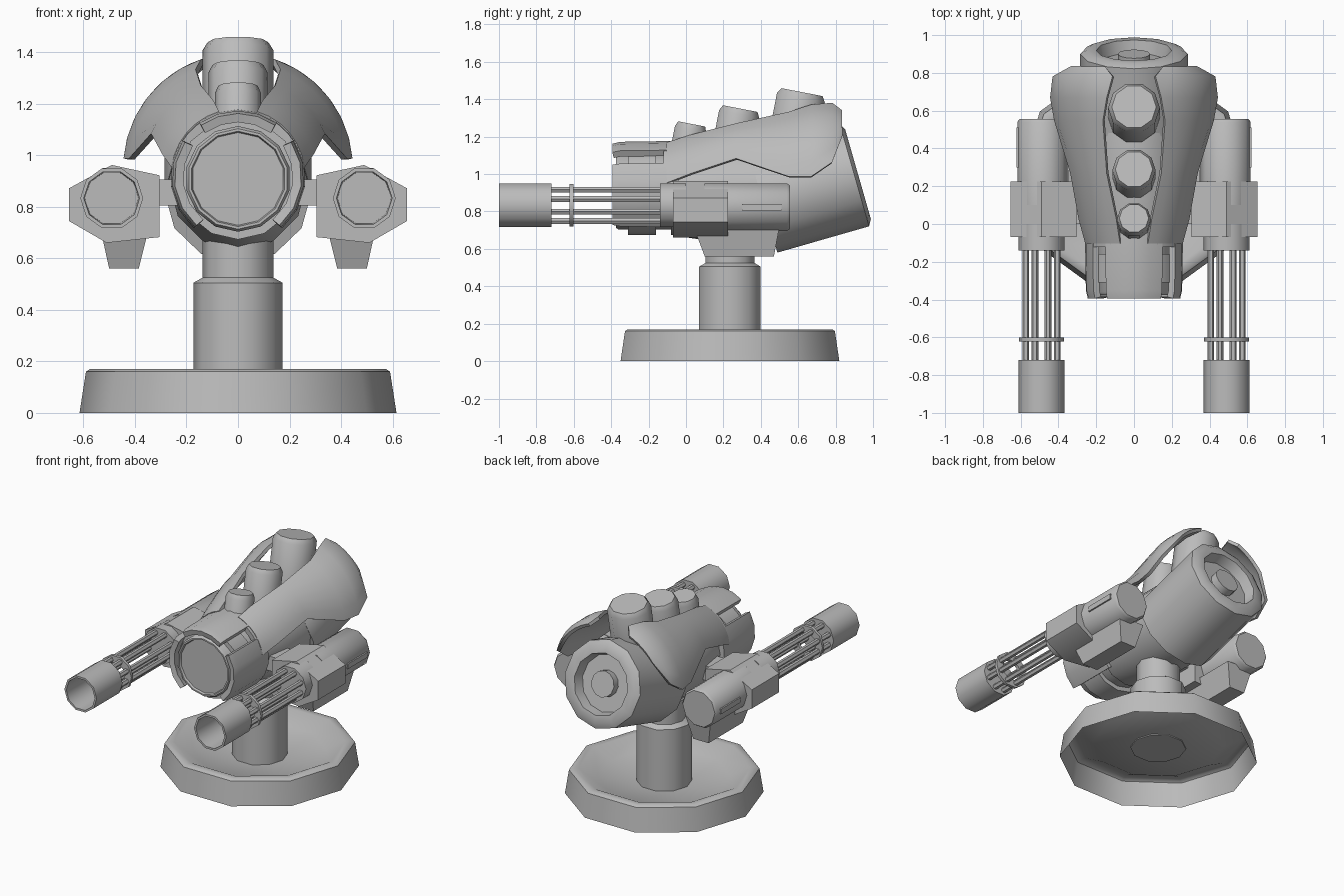
import bpy, bmesh
from math import pi, sin, cos, radians, acos, asin
from mathutils import Matrix, Vector

cube = bpy.data.objects.get("Cube")
if cube:
    bpy.data.objects.remove(cube)

grey = bpy.data.materials.new("grey_metal")
grey.use_nodes = True
grey.diffuse_color = (0.5, 0.5, 0.5, 1)
grey.node_tree.nodes["Principled BSDF"].inputs["Base Color"].default_value = (0.5, 0.5, 0.5, 1)
parts = []


def finish(name, bm, mirror=False, thick=0, closed=True):
    bmesh.ops.remove_doubles(bm, verts=bm.verts, dist=0.0001)
    if closed:
        bmesh.ops.recalc_face_normals(bm, faces=bm.faces)
    mesh = bpy.data.meshes.new(name)
    bm.to_mesh(mesh)
    bm.free()
    mesh.materials.append(grey)
    obj = bpy.data.objects.new(name, mesh)
    bpy.context.collection.objects.link(obj)
    if thick:
        mod = obj.modifiers.new("thickness", "SOLIDIFY")
        mod.thickness, mod.offset = thick, 0
    if mirror:
        obj.modifiers.new("mirror", "MIRROR")
    parts.append(obj)


def skin(bm, rings, loop):
    """Quads between successive rows of points."""
    rows = [[bm.verts.new(p) for p in ring] for ring in rings]
    n = len(rows[0])
    for a, b in zip(rows, rows[1:]):
        for i in range(n if loop else n - 1):
            j = (i + 1) % n
            bm.faces.new((a[i], a[j], b[j], b[i]))


def lathe(name, profile, sides, centre, tilt=0, mirror=False, turn=0, bm=None):
    """Revolve (radius, height) points round z, then tip about x and move."""
    own = bm is None
    bm = bm or bmesh.new()
    place = Matrix.Translation(centre) @ Matrix.Rotation(radians(tilt), 4, "X")
    angles = [2 * pi * i / sides + turn for i in range(sides)]
    skin(bm, [[place @ Vector((r * cos(a), r * sin(a), h)) for a in angles]
              for r, h in profile], True)
    if own:
        finish(name, bm, mirror)


def shell(name, stations, steps, thick, mirror=False):
    """Arcs about y: each station is (y, centre z, radius, start, end)."""
    bm = bmesh.new()
    rings = []
    for y, c, r, a0, a1 in stations:
        angles = [a0 + (a1 - a0) * i / steps for i in range(steps + 1)]
        rings.append([(r * cos(a), y, c + r * sin(a)) for a in angles])
    skin(bm, rings, False)
    finish(name, bm, mirror, thick)


def block(name, low, high, mirror=True):
    """Tapered box from two rectangles (x0, x1, y0, y1, z)."""
    bm = bmesh.new()
    loops = []
    for x0, x1, y0, y1, z in (low, high):
        loops.append([bm.verts.new(p) for p in
                      ((x0, y0, z), (x1, y0, z), (x1, y1, z), (x0, y1, z))])
    a, b = loops
    bm.faces.new(a)
    bm.faces.new(b)
    for i in range(4):
        j = (i + 1) % 4
        bm.faces.new((a[i], a[j], b[j], b[i]))
    finish(name, bm, mirror)


# Dish base, hollow underneath, and the pedestal
lathe("base", [(0.615, 0), (0.59, 0.16), (0.575, 0.17), (0.53, 0.17),
               (0.41, 0.11), (0.16, 0.085)], 10, (0, 0.235, 0))
lathe("pedestal", [(0, 0.08), (0.173, 0.08), (0.173, 0.505), (0.137, 0.525),
                   (0.137, 0.75), (0, 0.75)], 10, (0, 0.235, 0))

# Rear drum with recessed end and hub, tipped upward
drum_tilt = -74
lathe("rear_drum", [(0, 0), (0.285, 0), (0.285, 0.51), (0.25, 0.53), (0.2, 0.53),
                    (0.185, 0.46), (0.085, 0.46), (0.085, 0.51), (0, 0.51)],
      12, (0, 0.41, 0.854), drum_tilt)

# Middle body and nose
lathe("middle_body", [(0, -0.5), (0.27, -0.5), (0.27, -0.2), (0.225, 0.08), (0, 0.08)],
      12, (0, 0, 0.9), 90)
lathe("nose_core", [(0, 0), (0.205, 0), (0.205, 0.36), (0.195, 0.375), (0.185, 0.375),
                    (0.18, 0.36), (0, 0.36)], 14, (0, 0, 0.908), 90, turn=pi / 14)
lathe("nose_band", [(0, 0.16), (0.235, 0.16), (0.235, 0.31), (0, 0.31)],
      14, (0, 0, 0.908), 90, turn=pi / 14)

# Nose guard plates
for name, start, end, back, mirror in (("nose_top_plate", 54, 126, -0.03, False),
                                       ("nose_side_plate", -50, 34, -0.04, True)):
    a0, a1 = radians(start), radians(end)
    shell(name, [(-0.39, 0.915, 0.23, a0, a1), (-0.35, 0.915, 0.24, a0, a1),
                 (back, 0.915, 0.245, a0, a1)], 4, 0.035, mirror)
shell("nose_bridge", [(-0.12, 0.915, 0.24, radians(30), radians(62)),
                      (0, 0.915, 0.25, radians(30), radians(62))], 3, 0.035, True)

# Flared armour flanks: y, centre z, radius, inner edge x, lower edge z
edges = [(-0.10, 0.92, 0.25, 0.07, 0.95), (0.03, 0.92, 0.295, 0.09, 1.0),
         (0.27, 0.93, 0.36, 0.14, 1.08), (0.55, 0.94, 0.415, 0.16, 0.985),
         (0.67, 0.95, 0.435, 0.14, 0.985), (0.78, 0.95, 0.435, 0.11, 1.06),
         (0.83, 0.95, 0.41, 0.15, 1.2)]
shell("armour_flank", [(y, c, r, acos(x / r), asin((z - c) / r))
                       for y, c, r, x, z in edges], 6, 0.022, True)

# Three stacks along the spine
for name, y, top, r in (("front_stack", 0.03, 1.268, 0.09),
                        ("middle_stack", 0.29, 1.35, 0.115),
                        ("rear_stack", 0.62, 1.438, 0.137)):
    lathe(name, [(0, -0.3), (r, -0.3), (r, -0.03), (r * 0.86, 0), (0, 0)],
          10, (0, y, top), -11)

# Rotary guns
gun = (0.49, 0, 0.833)
lathe("gun_muzzle", [(0, 0.72), (0.122, 0.72), (0.122, 1), (0.108, 1),
                     (0.104, 0.76), (0, 0.76)], 10, gun, 90, True)
lathe("gun_clamp_ring", [(0.07, 0.602), (0.12, 0.602), (0.12, 0.622),
                         (0.07, 0.622), (0.07, 0.602)], 10, gun, 90, True)
lathe("gun_collar", [(0, 0), (0.122, 0), (0.122, 0.14), (0, 0.14)], 10, gun, 90, True)
bm = bmesh.new()
for i in range(8):
    a = 2 * pi * (i + 0.5) / 8
    spot = (gun[0] + 0.09 * cos(a), 0, gun[2] + 0.09 * sin(a))
    lathe("", [(0, 0.1), (0.018, 0.1), (0.018, 0.74), (0, 0.74)], 6, spot, 90, bm=bm)
finish("gun_barrels", bm, True)

# Gun housing
bm = bmesh.new()
section = [(0.305, 0.682), (0.51, 0.66), (0.655, 0.744),
           (0.655, 0.872), (0.49, 0.962), (0.305, 0.922)]
face = bm.faces.new([bm.verts.new((x, -0.07, z)) for x, z in section])
new = bmesh.ops.extrude_face_region(bm, geom=[face])["geom"]
bmesh.ops.translate(bm, vec=(0, 0.295, 0),
                    verts=[v for v in new if isinstance(v, bmesh.types.BMVert)])
bm.faces.new([v for v in face.verts]) if not face.is_valid else None
finish("gun_housing", bm, True)

lathe("gun_motor", [(0, -0.555), (0.122, -0.555), (0.133, -0.54), (0.133, -0.1), (0, -0.1)],
      10, (0.485, 0, 0.823), 90, True)
block("gun_side_block", (0.55, 0.622, 0.3, 0.51, 0.805), (0.55, 0.622, 0.3, 0.51, 0.84))
block("gun_magazine", (0.385, 0.5, 0.1, 0.47, 0.56), (0.345, 0.535, 0.04, 0.5, 0.72))
block("gun_arm", (0.15, 0.36, 0, 0.16, 0.805), (0.15, 0.36, 0, 0.16, 0.905))

# Bake modifiers and smooth shallow edges
bpy.ops.object.select_all(action="DESELECT")
for obj in parts:
    obj.select_set(True)
bpy.context.view_layer.objects.active = parts[0]
bpy.ops.object.convert(target="MESH")
bpy.ops.object.shade_smooth_by_angle(angle=radians(40))
